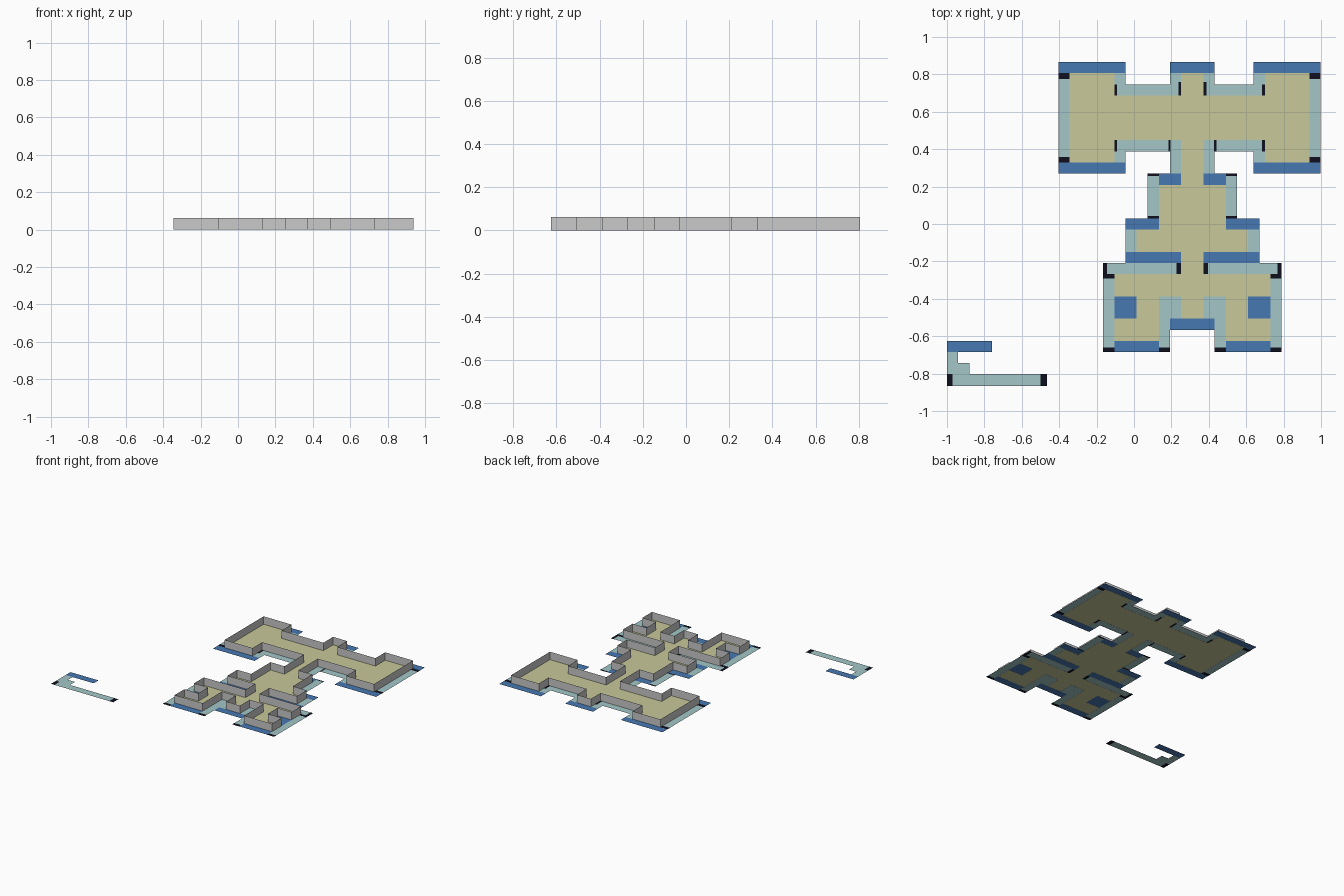
import bpy, bmesh

if "Cube" in bpy.data.objects:
    bpy.data.objects.remove(bpy.data.objects["Cube"])

H = 0.05965          # half of one map cell
AXIS, TOP = 0.312, 0.806
SHIFT = 0.03         # the right-hand room sits slightly closer in
BASE = 0.0008        # height of the flat map sheet
WALL = 0.062


def material(name, rgb):
    m = bpy.data.materials.new(name)
    m.diffuse_color = (*rgb, 1)
    m.use_nodes = True
    m.node_tree.nodes["Principled BSDF"].inputs["Base Color"].default_value = m.diffuse_color
    return m


TAN = material("floor tan", (0.58, 0.585, 0.32))
BLUE = material("border blue", (0.061, 0.188, 0.445))
TEAL = material("border teal", (0.37, 0.565, 0.565))
BLACK = material("border black", (0.005, 0.005, 0.014))
GREY = material("wall grey", (0.59, 0.59, 0.585))


def pos(side, u, r, z=BASE):
    """Half-cell map position (u from the axis, r rows down) to world."""
    x = AXIS + side * u * H
    if side > 0 and u >= 6 and r <= 9:
        x -= SHIFT
    return (x, TOP - r * H, z)


def finish(name, bm, mat):
    me = bpy.data.meshes.new(name)
    bm.to_mesh(me)
    bm.free()
    me.materials.append(mat)
    ob = bpy.data.objects.new(name, me)
    bpy.context.collection.objects.link(ob)
    return ob


def quad(bm, pts):
    f = bm.faces.new([bm.verts.new(p) for p in pts])
    f.normal_update()
    if f.normal.z < -0.5:
        f.normal_flip()


def mirrored_strips(name, rects, mat, heights=(BASE,)):
    bm = bmesh.new()
    for u0, u1, r0, r1 in rects:
        for side in (-1, 1):
            for z in heights:
                quad(bm, [pos(side, u, r, z) for u, r in
                          ((u0, r0), (u1, r0), (u1, r1), (u0, r1))])
    return finish(name, bm, mat)


def strips(name, rects, mat):
    bm = bmesh.new()
    for x0, x1, y0, y1 in rects:
        quad(bm, [(x0, y0, BASE), (x1, y0, BASE), (x1, y1, BASE), (x0, y1, BASE)])
    return finish(name, bm, mat)


# Half outline of the rooms, from the top alcove round to the lowest stub
half = [(1, 0), (1, 2), (7, 2), (7, 0), (11, 0), (11, 8), (7, 8), (7, 6),
        (1, 6), (1, 10), (3, 10), (3, 14), (5, 14), (5, 16), (1, 16), (1, 18),
        (7, 18), (7, 20), (5, 20), (5, 22), (7, 22), (7, 24), (3, 24), (3, 20),
        (1, 20), (1, 22)]
outline = ([pos(-1, u, r) for u, r in half]
           + [pos(1, u, r) for u, r in reversed(half)])

# Floor
bm = bmesh.new()
face = bm.faces.new([bm.verts.new(p) for p in outline])
face.normal_update()
bmesh.ops.triangulate(bm, faces=[face])
finish("floor", bm, TAN)

# Thin upright walls along the whole outline
bm = bmesh.new()
low = [bm.verts.new((x, y, 0)) for x, y, z in outline]
high = [bm.verts.new((x, y, WALL)) for x, y, z in outline]
for i in range(len(outline)):
    j = (i + 1) % len(outline)
    bm.faces.new((low[i], low[j], high[j], high[i]))
finish("walls", bm, GREY)

# Flat borders outside the walls
mirrored_strips("blue_border", [
    (6, 12, -1, 0), (6, 12, 8, 9), (0, 2, -1, 0), (1, 3, 9, 10), (3, 6, 13, 14),
    (1, 6, 16, 17), (5, 7, 20, 22), (0, 2, 22, 23), (3, 7, 24, 25)], BLUE)
mirrored_strips("teal_border", [
    (11, 12, 0, 8), (6, 7, 0, 2), (1, 2, 0, 2), (2, 6, 1, 2), (6, 7, 6, 8),
    (1, 6, 6, 7), (1, 2, 7, 9), (3, 4, 9, 13), (5, 6, 14, 16), (1, 8, 17, 18),
    (7, 8, 18, 25), (2, 3, 20, 25), (1, 2, 20, 22)], TEAL)

# Black corner marks, on both faces of the sheet
mirrored_strips("corner_marks", [
    (11, 12, 0, .5), (11, 12, 7.5, 8), (6.75, 7, 1, 2), (6.75, 7, 6, 7),
    (1, 1.25, .8, 2), (1.95, 2.15, 6, 7), (3, 4, 9, 9.2), (3, 4, 12.8, 13),
    (1, 1.4, 17, 18), (7.65, 8, 17, 18), (7, 8, 18, 18.4), (7, 8, 24.6, 25),
    (2, 3, 24.6, 25)], BLACK, (0, 2 * BASE))

# Detached border piece at the lower left
strips("loose_blue_strip", [(-1, -.76, -.685, -.626)], BLUE)
strips("loose_teal_strip", [(-1, -.94, -.742, -.685), (-1, -.88, -.803, -.742),
                            (-.97, -.5, -.865, -.803)], TEAL)
strips("loose_black_ends", [(-1, -.97, -.865, -.803), (-.5, -.465, -.865, -.803)], BLACK)
